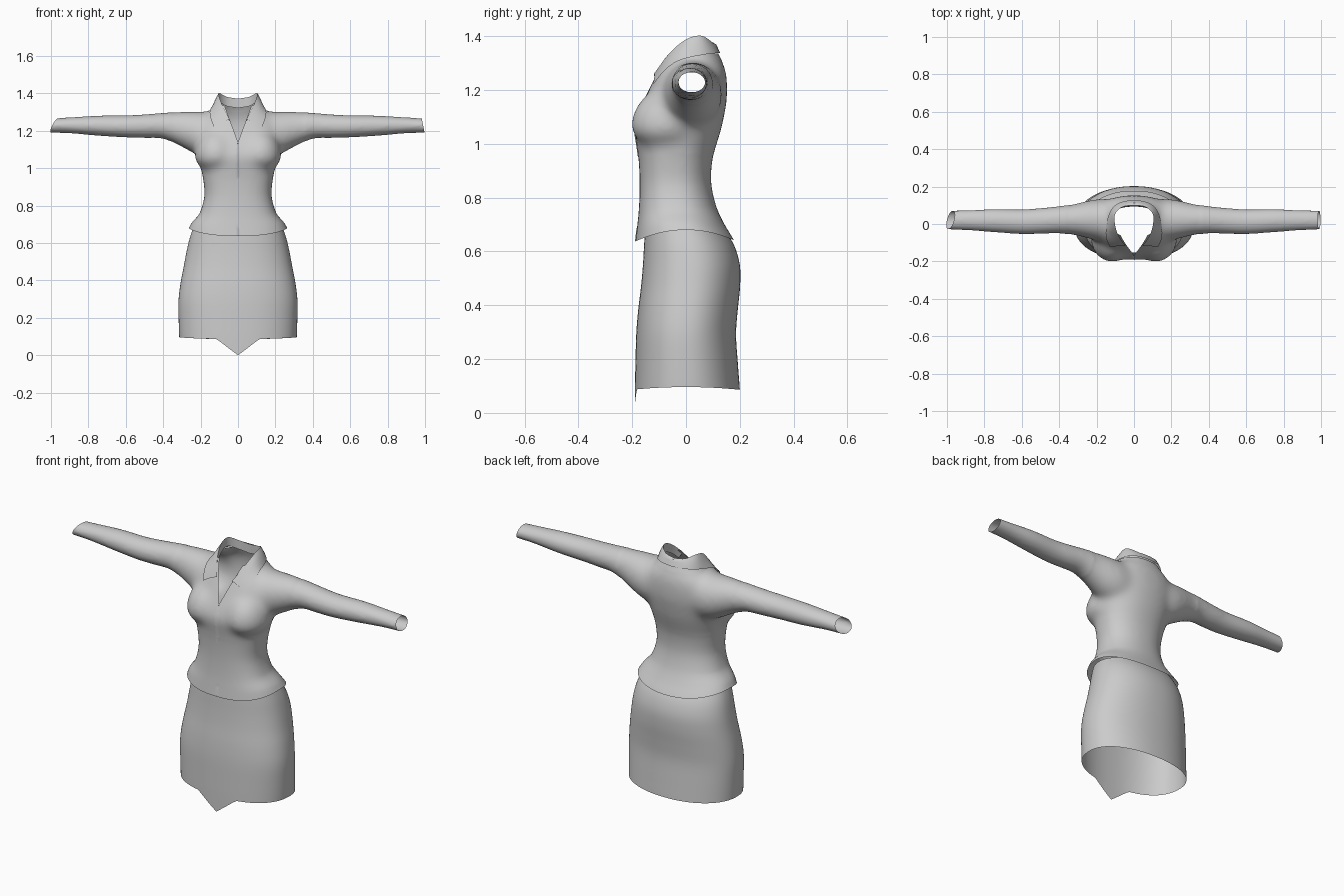
import bpy, bmesh, math
from mathutils import Vector
from mathutils.bvhtree import BVHTree

if "Cube" in bpy.data.objects:
    bpy.data.objects.remove(bpy.data.objects["Cube"])

fabric = bpy.data.materials.new("grey_fabric")
fabric.diffuse_color = (0.6, 0.6, 0.6, 1)
fabric.use_nodes = True
fabric.node_tree.nodes["Principled BSDF"].inputs["Base Color"].default_value = fabric.diffuse_color


def make_object(name, bm):
    mesh = bpy.data.meshes.new(name)
    bm.to_mesh(mesh)
    bm.free()
    mesh.materials.append(fabric)
    ob = bpy.data.objects.new(name, mesh)
    bpy.context.collection.objects.link(ob)
    return ob


def shade(ob, angle=50):
    bpy.ops.object.select_all(action='DESELECT')
    ob.select_set(True)
    bpy.context.view_layer.objects.active = ob
    bpy.ops.object.shade_smooth_by_angle(angle=math.radians(angle))


def spline(rows, steps=4):
    """Catmull-Rom interpolation of a list of tuples."""
    out = []
    for i in range(len(rows) - 1):
        a, b = rows[max(i - 1, 0)], rows[i]
        c, d = rows[i + 1], rows[min(i + 2, len(rows) - 1)]
        for s in range(steps):
            t = s / steps
            out.append(tuple(
                0.5 * (2 * q + (r - p) * t + (2 * p - 5 * q + 4 * r - u) * t * t
                       + (3 * q - p - 3 * r + u) * t ** 3)
                for p, q, r, u in zip(a, b, c, d)))
    return out + [rows[-1]]


def oval(n, front, back):
    """Unit superellipse with its own roundness at front and back."""
    pts = []
    for i in range(n):
        a = 2 * math.pi * i / n
        c, s = math.cos(a), math.sin(a)
        e = 2 / (front if s < 0 else back)
        pts.append((math.copysign(abs(c) ** e, c), math.copysign(abs(s) ** e, s)))
    return pts


def loft(bm, loops, closed=True, caps=True):
    rings = [[bm.verts.new(p) for p in loop] for loop in loops]
    n = len(rings[0])
    for a, b in zip(rings, rings[1:]):
        for i in range(n if closed else n - 1):
            j = (i + 1) % n
            bm.faces.new((a[i], a[j], b[j], b[i]))
    if caps:
        bm.faces.new(rings[0])
        bm.faces.new(rings[-1])
    bmesh.ops.recalc_face_normals(bm, faces=bm.faces)
    return rings


def upright(rows, n, front, back):
    """Horizontal sections from rows of z, half width, front y, back y."""
    return [[(w * c, (f + b) / 2 + (b - f) / 2 * s, z) for c, s in oval(n, front, back)]
            for z, w, f, b in spline(rows)]


# Jacket body, closed for now: z, half width, front y, back y
body = [(0.58, 0.30, -0.20, 0.24), (0.66, 0.264, -0.188, 0.178),
        (0.70, 0.245, -0.182, 0.145), (0.76, 0.205, -0.175, 0.115),
        (0.85, 0.180, -0.172, 0.094), (0.94, 0.186, -0.176, 0.098),
        (1.01, 0.201, -0.186, 0.118), (1.06, 0.215, -0.194, 0.133),
        (1.11, 0.226, -0.180, 0.143), (1.16, 0.230, -0.158, 0.152),
        (1.23, 0.222, -0.125, 0.153), (1.28, 0.185, -0.100, 0.146),
        (1.32, 0.135, -0.078, 0.128), (1.38, 0.105, -0.050, 0.100)]
bm = bmesh.new()
loft(bm, upright(body, 64, 2.5, 2.2))
jacket = make_object("jacket", bm)
pieces = [jacket]

# Sleeves: x, low z, high z, front y, back y
sleeve = [(0.08, 1.06, 1.310, -0.09, 0.13), (0.18, 1.06, 1.304, -0.09, 0.135),
          (0.25, 1.085, 1.304, -0.077, 0.125), (0.31, 1.118, 1.303, -0.062, 0.11),
          (0.40, 1.158, 1.296, -0.050, 0.095), (0.50, 1.162, 1.288, -0.052, 0.085),
          (0.60, 1.165, 1.283, -0.054, 0.078), (0.75, 1.174, 1.281, -0.044, 0.080),
          (0.90, 1.187, 1.272, -0.033, 0.073), (1.06, 1.192, 1.262, -0.028, 0.072)]
for side in (-1, 1):
    bm = bmesh.new()
    loft(bm, [[(side * x, (f + b) / 2 + (b - f) / 2 * c, (lo + hi) / 2 + (hi - lo) / 2 * s)
               for c, s in oval(40, 2, 2)] for x, lo, hi, f, b in spline(sleeve)])
    pieces.append(make_object("sleeve", bm))
    # Bust fullness
    bm = bmesh.new()
    bmesh.ops.create_uvsphere(bm, u_segments=32, v_segments=20, radius=1)
    for v in bm.verts:
        up = 0.14 if v.co.z > 0 else 0.085
        v.co = Vector((side * 0.118 + v.co.x * 0.115, -0.075 + v.co.y * 0.13,
                       1.065 + v.co.z * up))
    pieces.append(make_object("bust", bm))

# Fuse the pieces into one smooth garment
bpy.ops.object.select_all(action='DESELECT')
for ob in pieces:
    ob.select_set(True)
bpy.context.view_layer.objects.active = jacket
bpy.ops.object.join()
mod = jacket.modifiers.new("fuse", 'REMESH')
mod.mode = 'VOXEL'
mod.voxel_size = 0.01
bpy.ops.object.modifier_apply(modifier=mod.name)
mod = jacket.modifiers.new("soften", 'SMOOTH')
mod.factor = 0.5
mod.iterations = 8
bpy.ops.object.modifier_apply(modifier=mod.name)

bm = bmesh.new()
bm.from_mesh(jacket.data)
# Extra softening around chest and armpits
chest = [v for v in bm.verts if abs(v.co.x) < 0.36 and 0.97 < v.co.z < 1.31]
for _ in range(25):
    bmesh.ops.smooth_vert(bm, verts=chest, factor=0.5, use_axis_x=True,
                          use_axis_y=True, use_axis_z=True)
bm.normal_update()
surface = BVHTree.FromBMesh(bm)


# Open the hem, neck and cuffs
def cut(co, no, faces=None, clear=True):
    faces = list(faces or bm.faces)
    geom = set(faces)
    for f in faces:
        geom.update(f.edges)
        geom.update(f.verts)
    bmesh.ops.bisect_plane(bm, geom=list(geom), plane_co=co, plane_no=no, clear_outer=clear)


cut((0, 0, 0.66), (0, 0, -1))
cut((0, 0, 1.335), (0, 0, 1))
cut((-0.982, 0.02, 1.228), (-1, 0.25, 0.5))
cut((0.99, 0.02, 1.228), (1, 0, 0.2))


# Open the V neck and the front closure
def front_faces():
    return [f for f in bm.faces if f.calc_center_median().y < 0.0
            and abs(f.calc_center_median().x) < 0.14]


tip, slope = 1.14, 0.07 / 0.19
cut((0, 0, 0), (1, 0, 0), front_faces(), False)
for side in (-1, 1):
    cut((0, 0, tip), (side, 0, -slope), front_faces(), False)
gap = []
for f in front_faces():
    c = f.calc_center_median()
    if c.z > tip and abs(c.x) < (c.z - tip) * slope:
        gap.append(f)
bmesh.ops.delete(bm, geom=gap, context='FACES')


def on_slit(v):
    return (abs(v.co.x) < 2e-4 and v.co.y < -0.05
            and (v.co.z < 0.71 or 0.94 < v.co.z < tip + 0.01))


slit = [e for e in bm.edges if all(on_slit(v) for v in e.verts)]
bmesh.ops.split_edges(bm, edges=slit)
for v in [v for v in bm.verts if on_slit(v) and v.is_boundary]:
    mean = sum(f.calc_center_median().x for f in v.link_faces)
    v.co += Vector((0.001, -0.002, 0)) if mean > 0 else Vector((-0.001, 0.002, 0))

# Dip the hem at front and back
for v in bm.verts:
    if v.co.z < 0.76:
        v.co.z += (0.02 - 1.2 * v.co.y ** 2) * min(1, (0.76 - v.co.z) / 0.1)
bm.to_mesh(jacket.data)
bm.free()
shade(jacket)

# Folded collar: fold line and outer edge from centre back to the front point
fold = [(0, 0.10, 1.372), (0.06, 0.092, 1.382), (0.10, 0.055, 1.402),
        (0.102, 0.0, 1.388), (0.085, -0.058, 1.340), (0.045, -0.118, 1.262)]
edge = [(0, 0.125, 1.335), (0.075, 0.115, 1.337), (0.126, 0.070, 1.332),
        (0.146, -0.01, 1.312), (0.146, -0.070, 1.272), (0.125, -0.110, 1.215)]


def mirrored(path):
    half = spline(path)
    return [(-x, y, z) for x, y, z in half[:0:-1]] + half


def rest_on_jacket(p, gap):
    """Lift a point so it lies at least gap above the jacket."""
    p = Vector(p)
    hit, normal, _, _ = surface.find_nearest(p)
    return hit + normal * gap if (p - hit).dot(normal) < gap else p


top, outer = mirrored(fold), mirrored(edge)
flap = []
for t in (0, 0.25, 0.5, 0.75, 1):
    ring = []
    for a, b in zip(top, outer):
        p = Vector(a).lerp(Vector(b), t) + Vector((0, 0, 0.02 * t * (1 - t)))
        ring.append(p if t == 0 and a[2] > 1.335 else rest_on_jacket(p, 0.007))
    flap.append(ring)
stand = [p - Vector((0, 0, 0.05 if p.z > 1.335 else 0.01)) for p in flap[0]]
bm = bmesh.new()
loft(bm, [stand] + flap, closed=False, caps=False)
shade(make_object("collar", bm))

# Skirt: z, half width, front y, back y
skirt_rows = [(0.09, 0.314, -0.190, 0.200), (0.18, 0.317, -0.188, 0.193),
              (0.29, 0.318, -0.185, 0.186), (0.38, 0.308, -0.178, 0.192),
              (0.47, 0.291, -0.167, 0.201), (0.55, 0.276, -0.160, 0.200),
              (0.62, 0.260, -0.156, 0.180), (0.68, 0.240, -0.152, 0.145)]
bm = bmesh.new()
rings = loft(bm, upright(skirt_rows, 96, 2.35, 2.15), caps=False)
# Pointed front hem
for v in rings[0]:
    v.co.z += 0.006 - 0.25 * v.co.y ** 2
    if v.co.y < 0:
        v.co.z -= max(0, 1 - abs(v.co.x) / 0.115) * 0.087
shade(make_object("skirt", bm))
